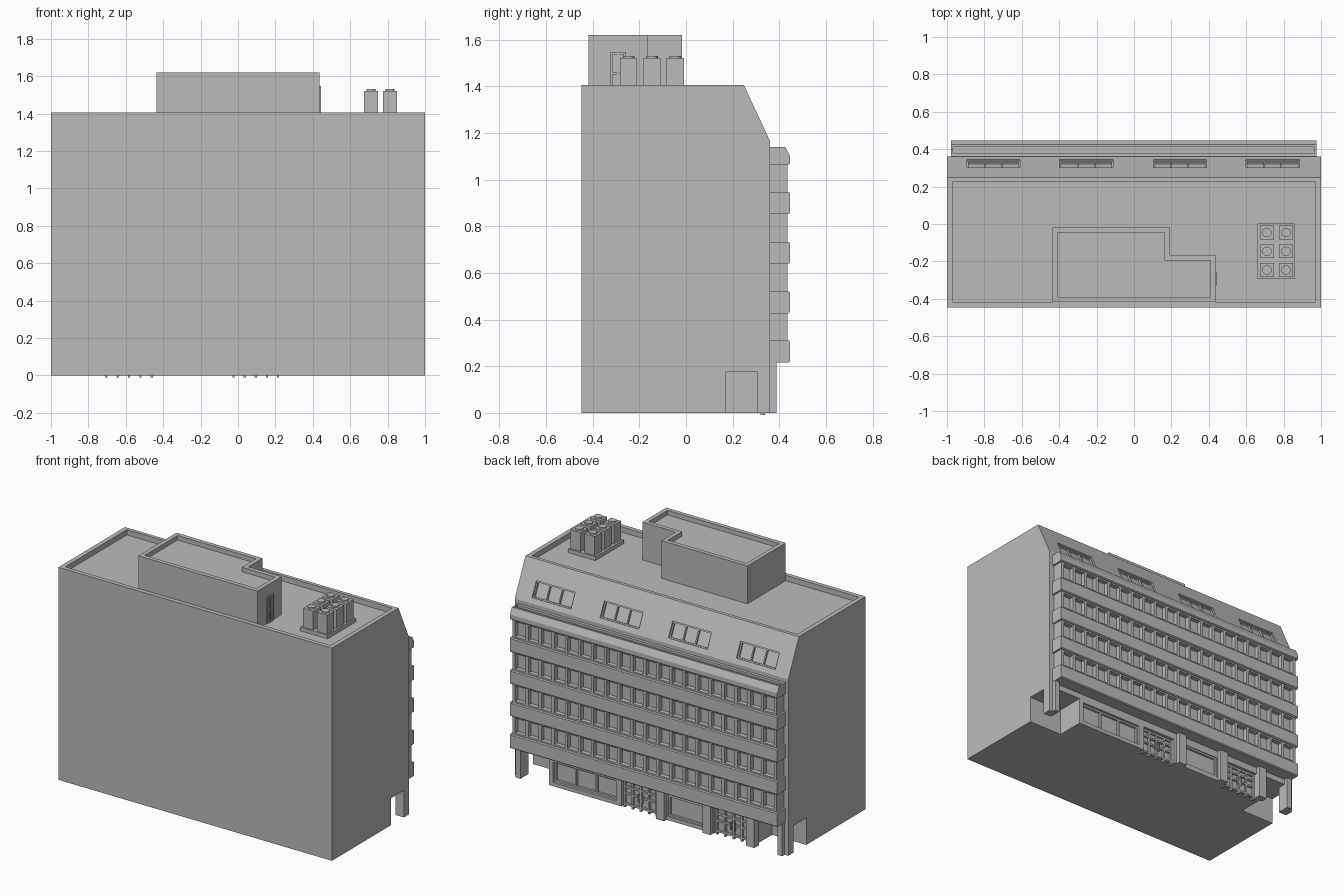
import bpy, bmesh, math

cube = bpy.data.objects.get("Cube")
if cube:
    bpy.data.objects.remove(cube, do_unlink=True)

grey = bpy.data.materials.new("light_grey")
grey.use_nodes = True
colour = (0.5, 0.5, 0.5, 1)
grey.diffuse_color = colour
grey.node_tree.nodes["Principled BSDF"].inputs["Base Color"].default_value = colour


def extrude(name, points, step):
    """Closed solid made by sweeping a flat outline along a vector."""
    bm = bmesh.new()
    face = bm.faces.new([bm.verts.new(p) for p in points])
    ext = bmesh.ops.extrude_face_region(bm, geom=[face])
    moved = [v for v in ext["geom"] if isinstance(v, bmesh.types.BMVert)]
    bmesh.ops.translate(bm, verts=moved, vec=step)
    bmesh.ops.recalc_face_normals(bm, faces=bm.faces[:])
    mesh = bpy.data.meshes.new(name)
    bm.to_mesh(mesh)
    bm.free()
    mesh.materials.append(grey)
    obj = bpy.data.objects.new(name, mesh)
    bpy.context.collection.objects.link(obj)
    return obj


def prism(name, yz, x0, x1):
    return extrude(name, [(x0, y, z) for y, z in yz], (x1 - x0, 0, 0))


def slab(name, xy, z0, z1):
    return extrude(name, [(x, y, z0) for x, y in xy], (0, 0, z1 - z0))


def box(name, x, y, z):
    return slab(name, [(x[0], y[0]), (x[1], y[0]), (x[1], y[1]), (x[0], y[1])], *z)


def carve(obj, cutters):
    """Subtract the cutters, keep the result and drop the cutters."""
    for c in cutters:
        c.hide_render = True
        mod = obj.modifiers.new("cut", "BOOLEAN")
        mod.operation, mod.solver, mod.object = "DIFFERENCE", "EXACT", c
    graph = bpy.context.evaluated_depsgraph_get()
    mesh = bpy.data.meshes.new_from_object(obj.evaluated_get(graph))
    obj.modifiers.clear()
    obj.data = mesh
    for c in cutters:
        bpy.data.objects.remove(c, do_unlink=True)


BACK, ROOF, EAVE = 0.36, 1.405, 1.165
FLOOR = ROOF - 0.035
RIDGE_Y = 0.248

# Main block with sloped upper back
body = prism("main_block", [(-0.447, 0), (BACK, 0), (BACK, EAVE), (RIDGE_Y, ROOF),
                            (-0.447, ROOF)], -1, 1)
cutters = [box("roof_cut", (-0.97, 0.97), (-0.418, 0.225), (FLOOR, 1.6))]

# Open porches at both back corners, each leaving a corner post
for s in (-1, 1):
    outline = [(0.75, 0.172), (1.1, 0.172), (1.1, 0.304), (0.94, 0.304),
               (0.94, 0.5), (0.75, 0.5)]
    cutters.append(slab("porch_cut", [(s * x, y) for x, y in outline], -0.1, 0.178))
    box("corner_post", sorted((s * 0.94, s * 0.974)), (BACK - 0.01, 0.387), (0, 0.22))

# Sloped attic windows
length = math.hypot(BACK - RIDGE_Y, ROOF - EAVE)
dy, dz = (RIDGE_Y - BACK) / length, (ROOF - EAVE) / length


def on_slope(t, out):
    return (BACK + t * dy + out * dz, EAVE + t * dz - out * dy)


def slope_rect(t0, t1, o0, o1):
    return [on_slope(t0, o0), on_slope(t1, o0), on_slope(t1, o1), on_slope(t0, o1)]


LOW, HIGH, DEPTH = 0.035, 0.14, -0.022
for centre in (-0.752, -0.255, 0.245, 0.742):
    x0, x1 = centre - 0.142, centre + 0.142
    cutters.append(prism("attic_cut", slope_rect(LOW, HIGH, DEPTH, 0.05), x0, x1))
    for i in range(4):
        x = x0 + 0.004 + i * (x1 - x0 - 0.008) / 3
        prism("attic_mullion", slope_rect(LOW, HIGH, DEPTH - 0.005, -0.01),
              x - 0.004, x + 0.004)
    for t in (LOW, HIGH - 0.008):
        prism("attic_rail", slope_rect(t, t + 0.008, DEPTH - 0.005, -0.01), x0, x1)


# Shop front: recesses with frames
def glazing(name, x0, x1, z0, z1, columns, rails, depth):
    cutters.append(box(name + "_cut", (x0, x1), (BACK - depth, 0.5), (z0, z1)))
    y = (BACK - depth - 0.005, BACK - depth + 0.014)
    w = 0.006
    for i in range(columns + 1):
        x = x0 + w + i * (x1 - x0 - 2 * w) / columns
        box(name + "_upright", (x - w, x + w), y, (z0, z1))
    for z in rails:
        box(name + "_rail", (x0, x1), y, (z - w, z + w))


glazing("shop_window", 0.26, 0.72, 0.025, 0.16, 3, (0.031, 0.154), 0.03)
glazing("shop_panel", -0.385, -0.12, 0.025, 0.165, 1, (0.031, 0.159), 0.02)
for x0, x1 in ((-0.03, 0.22), (-0.71, -0.455)):
    glazing("shop_door", x0, x1, -0.01, 0.17, 4, (0.012, 0.08, 0.125, 0.164), 0.035)
    mid = (x0 + x1) / 2
    for s in (-1, 1):
        x = mid + s * 0.015
        box("door_handle", (x - 0.003, x + 0.003), (0.335, 0.347), (0.05, 0.1))
for x in (-0.08, -0.42, -0.74):
    box("shop_pillar", (x - 0.03, x + 0.03), (BACK - 0.02, 0.387), (0, 0.22))

carve(body, cutters)

# Projecting bands on the back
X0, X1 = -0.979, 0.976
OUT, C = 0.446, 0.006
bands = [(0.215, 0.31), (0.427, 0.52), (0.64, 0.732), (0.852, 0.946), (1.065, 1.14)]
for z0, z1 in bands[:-1]:
    prism("facade_band", [(BACK, z0), (OUT - C, z0), (OUT, z0 + C), (OUT, z1 - C),
                          (OUT - C, z1), (BACK, z1)], X0, X1)
z0, z1 = bands[-1]
cornice = prism("top_band", [(BACK, z0), (OUT - C, z0), (OUT, z0 + C), (OUT, 1.1),
                             (0.425, z1), (BACK, z1)], X0, X1)
carve(cornice, [box("gutter_cut", (X0 + 0.01, X1 - 0.01), (0.38, 0.412), (1.125, 1.3))])

# Window rows between the bands
PANES = 20
for (_, low), (high, _) in zip(bands, bands[1:]):
    a, b = X0 + 0.012, X1 - 0.012
    box("window_glass", (a, b), (BACK, 0.405), (low, high))
    for z in (low, high - 0.01):
        box("window_rail", (a, b), (0.4, 0.435), (z, z + 0.01))
    for i in range(PANES + 1):
        x = a + 0.01 + i * (b - a - 0.02) / PANES
        box("window_mullion", (x - 0.01, x + 0.01), (0.4, 0.435), (low, high))


# Roof house with stepped plan and parapet
def stepped_plan(inset):
    left, step, right = -0.437 + inset, 0.192 - inset, 0.436 - inset
    front, middle, back = -0.417 + inset, -0.166 - inset, -0.018 - inset
    return [(left, front), (right, front), (right, middle), (step, middle),
            (step, back), (left, back)]


house = slab("roof_house", stepped_plan(0), FLOOR - 0.01, 1.62)
carve(house, [slab("house_cut", stepped_plan(0.028), 1.59, 1.8)])

# Roof house door
for y in (-0.325, -0.267):
    box("roof_door_jamb", (0.43, 0.444), (y, y + 0.01), (FLOOR, 1.546))
for z in (FLOOR, 1.45, 1.536):
    box("roof_door_rail", (0.43, 0.444), (-0.325, -0.257), (z, z + 0.01))
box("roof_door_centre", (0.43, 0.441), (-0.295, -0.287), (FLOOR, 1.54))

# Vent stacks on a plinth
box("vent_plinth", (0.66, 0.86), (-0.293, 0.003), (FLOOR - 0.01, 1.395))
for x in (0.711, 0.813):
    for y in (-0.246, -0.146, -0.046):
        h = 0.037
        box("vent_stack", (x - h, x + h), (y - h, y + h), (1.39, 1.52))
        ring = [(x + 0.025 * math.cos(k * math.tau / 16),
                 y + 0.025 * math.sin(k * math.tau / 16)) for k in range(16)]
        slab("vent_cap", ring, 1.515, 1.53)
